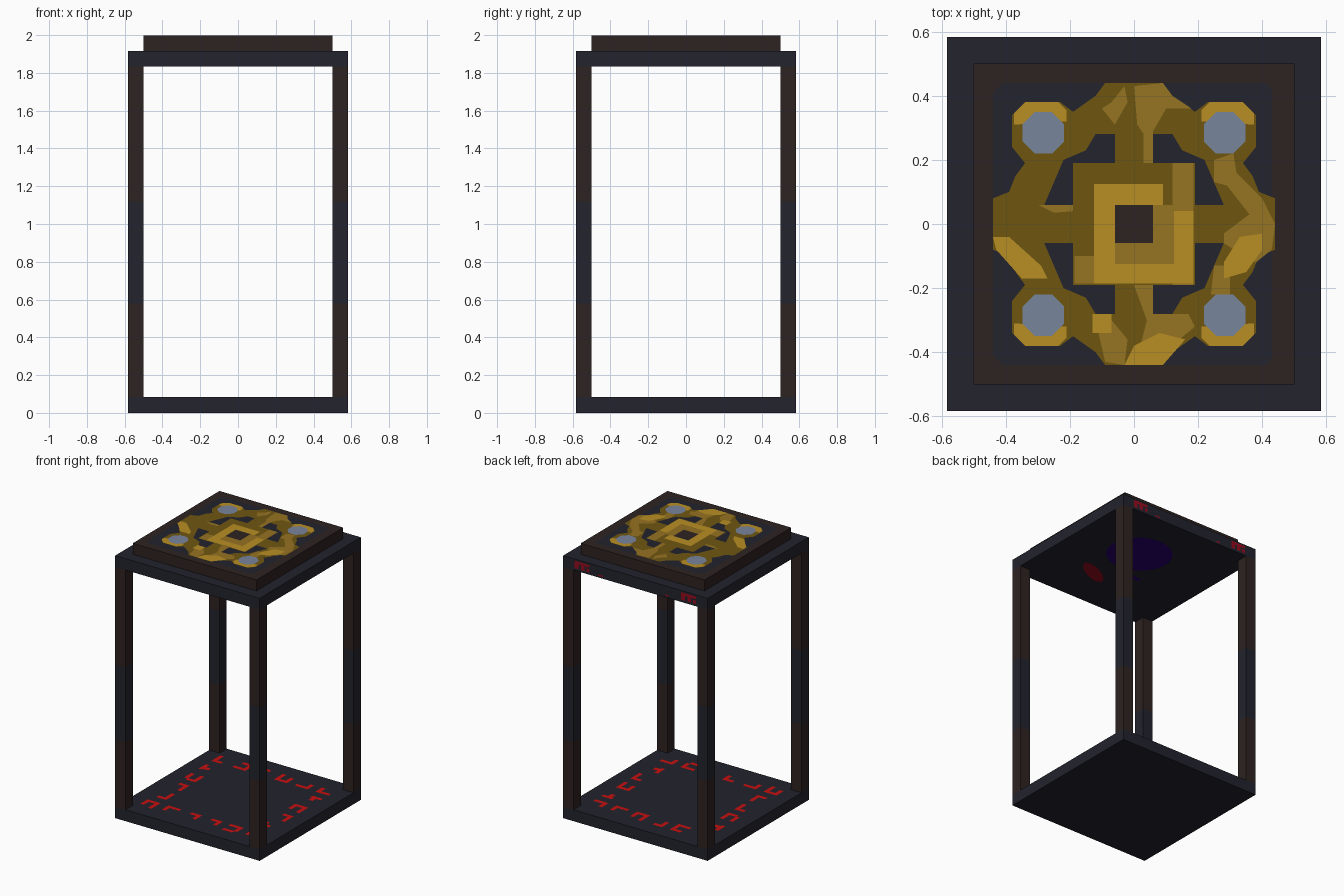
import bpy, bmesh, math, random
from mathutils import Vector

if "Cube" in bpy.data.objects:
    bpy.data.objects.remove(bpy.data.objects["Cube"])

random.seed(4)


def material(name, r, g, b):
    m = bpy.data.materials.new(name)
    lin = [((c / 255 + 0.055) / 1.055) ** 2.4 if c > 10 else c / 255 / 12.92 for c in (r, g, b)]
    m.diffuse_color = (*lin, 1)
    m.use_nodes = True
    m.node_tree.nodes["Principled BSDF"].inputs["Base Color"].default_value = m.diffuse_color
    return m


NAVY = material("dark navy", 34, 35, 45)
BROWN = material("dark brown", 45, 35, 33)
GOLD_D = material("dark gold", 111, 86, 16)
GOLD_M = material("mid gold", 150, 115, 34)
GOLD_B = material("bright gold", 185, 143, 35)
STEEL = material("blue grey", 121, 133, 156)
RED = material("red", 200, 15, 16)
CRIMSON = material("crimson", 150, 10, 30)
VIOLET = material("deep violet", 38, 0, 110)


def finish(name, bm, mats):
    me = bpy.data.meshes.new(name)
    bm.to_mesh(me)
    bm.free()
    for m in mats:
        me.materials.append(m)
    ob = bpy.data.objects.new(name, me)
    bpy.context.collection.objects.link(ob)
    return ob


def box_mesh(x0, x1, y0, y1, z0, z1):
    bm = bmesh.new()
    bmesh.ops.create_cube(bm, size=1)
    for v in bm.verts:
        v.co = ((x0 + x1) / 2 + v.co.x * (x1 - x0),
                (y0 + y1) / 2 + v.co.y * (y1 - y0),
                (z0 + z1) / 2 + v.co.z * (z1 - z0))
    return bm


def box(name, half, z0, z1, mat):
    return finish(name, box_mesh(-half, half, -half, half, z0, z1), [mat])


def plates(name, polys, mat, place, normal):
    """Flat inlays: 2D polygons mapped onto a surface, all facing along normal."""
    bm = bmesh.new()
    for poly in polys:
        f = bm.faces.new([bm.verts.new(place(x, y)) for x, y in poly])
        f.normal_update()
        if f.normal.dot(Vector(normal)) < 0:
            f.normal_flip()
    return finish(name, bm, [mat])


def rect(x0, y0, x1, y1):
    return [(x0, y0), (x1, y0), (x1, y1), (x0, y1)]


def oval(cx, cy, rx, ry, n, turn=0.0):
    out = []
    for i in range(n):
        a = 2 * math.pi * (i + 0.5) / n
        u, v = rx * math.cos(a), ry * math.sin(a)
        out.append((cx + u * math.cos(turn) - v * math.sin(turn),
                    cy + u * math.sin(turn) + v * math.cos(turn)))
    return out


def four_ways(poly):
    return [[(x * sx, y * sy) for x, y in poly] for sx in (1, -1) for sy in (1, -1)]


# Frame: floor, roof and cap
E, U = 7 / 12, 1 / 12
TOP = 1.997
box("floor_slab", E, 0, U, NAVY)
box("roof_slab", E, 22 * U, 23 * U, NAVY)
box("roof_cap", 0.5, 23 * U, TOP, BROWN)

# Corner posts, brown with a navy middle band
for sx in (-1, 1):
    for sy in (-1, 1):
        xs, ys = sorted((sx * 0.5, sx * E)), sorted((sy * 0.5, sy * E))
        bm = box_mesh(*xs, *ys, U, 22 * U)
        for h in (0.58, 1.12):
            bmesh.ops.bisect_plane(bm, geom=bm.verts[:] + bm.edges[:] + bm.faces[:],
                                   plane_co=(0, 0, h), plane_no=(0, 0, 1))
        for f in bm.faces:
            f.material_index = int(0.58 < f.calc_center_median().z < 1.12 and abs(f.normal.z) < 0.5)
        side = ("front" if sy < 0 else "back") + ("_left" if sx < 0 else "_right")
        finish("post_" + side, bm, [BROWN, NAVY])


# Ornament on the cap, in thin layers
def layer(name, level, polys, mat):
    z = TOP + 0.0005 * level
    plates(name, polys, mat, lambda x, y: (x, y, z), (0, 0, 1))


layer("cap_field", 1, [[(-.41, -.44), (.41, -.44), (.43, -.42), (.43, .42),
                        (.41, .44), (-.41, .44), (-.44, .41), (-.44, -.41)]], NAVY)
layer("cap_gold_ring", 2, four_ways(
    [(0, 0), (0, .44), (.09, .44), (.12, .40), (.19, .35), (.23, .38), (.34, .38), (.38, .34),
     (.38, .24), (.34, .19), (.37, .15), (.39, .10), (.44, .08), (.44, 0)]), GOLD_D)
layer("cap_ring_openings", 3, four_ways(
    [(.06, .19), (.06, .28), (.12, .28), (.15, .23), (.22, .20), (.25, .13), (.28, .06),
     (.19, .06), (.19, .19)]), NAVY)
layer("cap_mid_gold", 4, [
    [(.0, .43), (.09, .44), (.12, .40), (.18, .36), (.10, .36), (.06, .29), (.06, .19),
     (.03, .19), (.03, .28), (.01, .31)],
    [(-.10, .36), (-.07, .38), (-.03, .43), (-.02, .38), (-.06, .31)],
    [(.25, .20), (.25, .13), (.29, .12), (.36, .03), (.28, -.03), (.28, -.06), (.38, -.12),
     (.43, -.08), (.44, .0), (.40, .08), (.32, .16), (.31, .22)],
    [(-.30, .06), (-.19, .06), (-.19, .04), (-.25, .035)],
    [(.0, -.19), (.06, -.19), (.06, -.28), (.17, -.28), (.19, -.32), (.13, -.37), (.02, -.38), (.04, -.30)],
    [(-.09, -.43), (-.03, -.44), (-.02, -.36), (-.07, -.30), (-.12, -.30)],
    [(.25, -.13), (.30, -.13), (.30, -.22), (.24, -.22)],
    rect(.12, -.19, .185, .19), rect(-.185, -.185, -.10, -.10), rect(-.06, -.125, .12, .06)], GOLD_M)
layer("cap_bright_gold", 5, [
    [(-.44, -.04), (-.39, -.04), (-.29, -.13), (-.27, -.17), (-.35, -.17), (-.43, -.08)],
    [(.28, -.17), (.28, -.12), (.33, -.04), (.40, -.03), (.40, -.08), (.35, -.15)],
    [(-.03, -.44), (.09, -.44), (.16, -.36), (.08, -.34), (.0, -.38)],
    rect(-.13, -.34, -.07, -.28),
    rect(-.125, -.185, -.06, .125), rect(-.06, .06, .09, .125),
    rect(-.06, -.185, .185, -.125), rect(.125, -.125, .185, .04)]
    + four_ways([(.21, .32), (.21, .355), (.235, .38), (.34, .38), (.375, .345), (.375, .31)]), GOLD_B)
layer("cap_centre_hole", 5.5, [rect(-.06, -.06, .06, .06)], BROWN)
layer("cap_studs", 6, four_ways(oval(.283, .284, .07, .07, 8)), STEEL)


# Rune marks, each made from a few short strokes
def rune(cx, cy, size):
    h, w = size / 2, size * 0.27
    strokes = [rect(-h, -h, -h + w, h), rect(h - w, -h, h, h * 0.6), rect(-h + w, -h, h - w, -h + w),
               rect(-h + w, h - w, h * 0.5, h), rect(-w / 2, -h * 0.3, h - w, w * 0.6)]
    chosen = random.choice([(0, 2), (0, 1, 2), (1, 2), (0, 3), (1, 4), (0, 3, 1)])
    turn = random.randrange(4)
    out = []
    for i in chosen:
        poly = strokes[i]
        for _ in range(turn):
            poly = [(-y, x) for x, y in poly]
        out.append([(cx + x, cy + y) for x, y in poly])
    return out


ring = []
for i in range(6):
    t = -0.42 + i * 0.168
    for cx, cy in ((t, -0.42), (0.42, t), (-t, 0.42), (-0.42, -t)):
        if i < 5:
            ring += rune(cx, cy, 0.105)
plates("floor_runes", ring, RED, lambda x, y: (x, y, U + 0.001), (0, 0, 1))

# Marks on the back edge of the roof
edge = []
for x in (0.43, -0.43):
    edge += [rect(x - .06, 1.885, x + .06, 1.905), rect(x - .02, 1.85, x + .01, 1.885),
             rect(x + .03, 1.85, x + .06, 1.89), rect(x - .06, 1.85, x - .035, 1.875)]
edge += [rect(-.27, 1.845, -.24, 1.855), rect(.26, 1.845, .30, 1.855)]
plates("roof_edge_marks", edge, CRIMSON, lambda x, z: (x, E + 0.001, z), (0, 1, 0))

# Painted ceiling under the roof
ceiling = lambda x, y: (x, y, 22 * U - 0.001)
plates("ceiling_violet_disc", [oval(.07, .14, .23, .22, 24), oval(-.12, -.13, .05, .02, 10)],
       VIOLET, ceiling, (0, 0, -1))
plates("ceiling_red_mark", [oval(.15, -.25, .14, .05, 14, 0.5)], CRIMSON, ceiling, (0, 0, -1))
